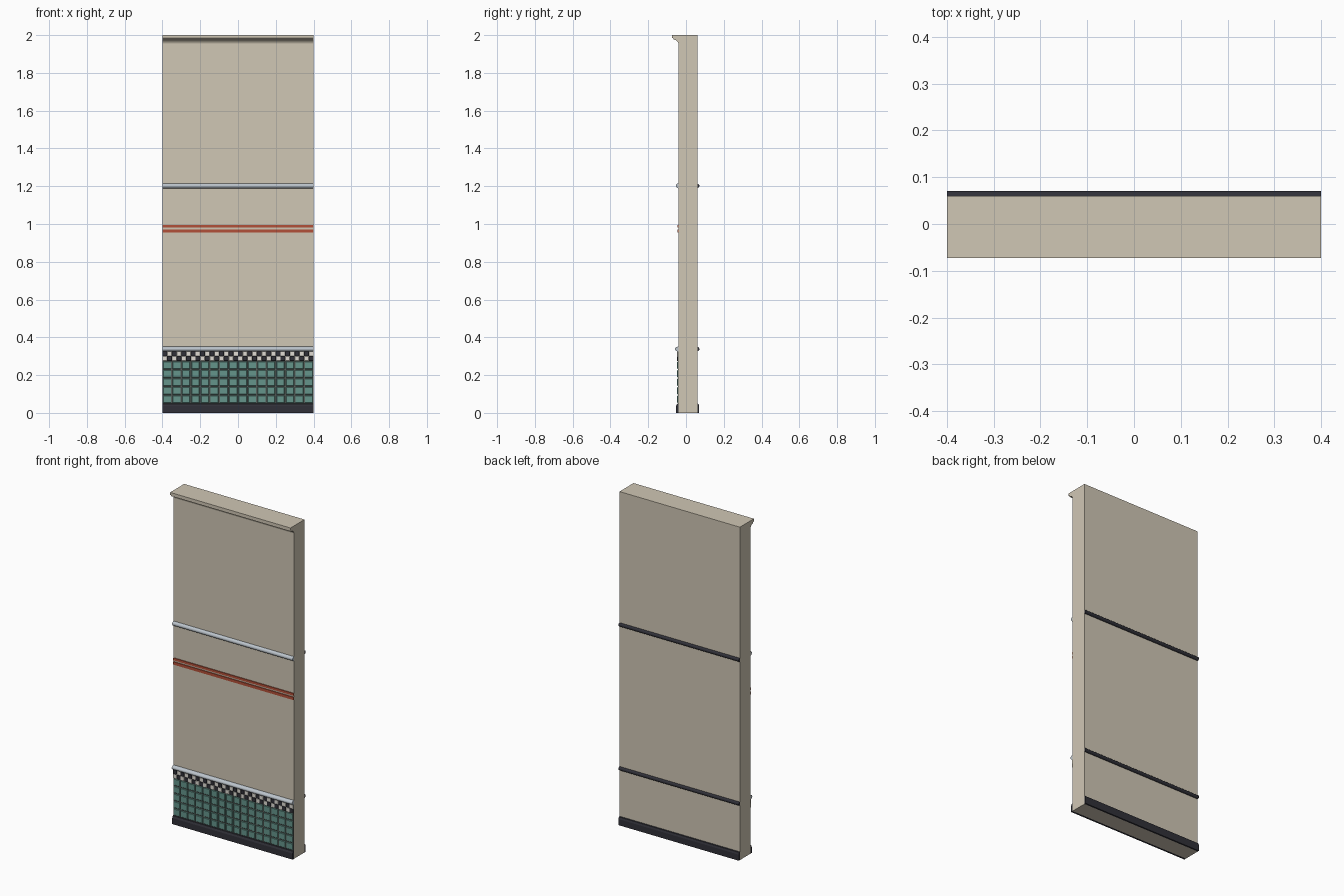
import bpy, bmesh, math

if "Cube" in bpy.data.objects:
    bpy.data.objects.remove(bpy.data.objects["Cube"])

L = 0.4        # half length of the wall
FRONT, BACK = -0.04, 0.06


def mat(name, rgb):
    m = bpy.data.materials.new(name)
    m.diffuse_color = (*rgb, 1)
    m.use_nodes = True
    m.node_tree.nodes["Principled BSDF"].inputs["Base Color"].default_value = m.diffuse_color
    return m


CREAM = mat("cream", (0.63, 0.57, 0.46))
DARK = mat("dark", (0.03, 0.03, 0.04))
STEEL = mat("steel", (0.50, 0.55, 0.60))
RED = mat("red", (0.45, 0.08, 0.04))
TEAL = mat("teal", (0.13, 0.30, 0.26))
GROUT = mat("grout", (0.10, 0.12, 0.11))
WHITE = mat("white", (0.75, 0.72, 0.66))


def finish(name, bm, mats, smooth=False):
    bmesh.ops.recalc_face_normals(bm, faces=bm.faces)
    me = bpy.data.meshes.new(name)
    bm.to_mesh(me)
    bm.free()
    for m in mats:
        me.materials.append(m)
    ob = bpy.data.objects.new(name, me)
    bpy.context.collection.objects.link(ob)
    if smooth:
        bpy.ops.object.select_all(action='DESELECT')
        ob.select_set(True)
        bpy.context.view_layer.objects.active = ob
        bpy.ops.object.shade_smooth_by_angle(angle=math.radians(35))
    return ob


def strip(name, profile, material, smooth=False):
    """Run a (y, z) profile along the whole wall."""
    bm = bmesh.new()
    face = bm.faces.new([bm.verts.new((-L, y, z)) for y, z in profile])
    ext = bmesh.ops.extrude_face_region(bm, geom=[face])["geom"]
    bmesh.ops.translate(bm, vec=(2 * L, 0, 0),
                        verts=[v for v in ext if isinstance(v, bmesh.types.BMVert)])
    return finish(name, bm, [material], smooth)


def rect(y0, y1, z0, z1):
    return [(y0, z0), (y1, z0), (y1, z1), (y0, z1)]


def half_round(y, depth, z, r, n=10):
    return [(y + depth * math.sin(math.pi * i / n), z - r * math.cos(math.pi * i / n))
            for i in range(n + 1)]


def skirting(y, d):
    return [(y, 0), (y + d, 0), (y + d, 0.036), (y + 0.6 * d, 0.048), (y, 0.05)]


def add_tile(bm, x, z, w, h, y, depth, bevel, index):
    """Raised tile with a sloped rim, open at the back."""
    def ring(inset, yy):
        a, b = w / 2 - inset, h / 2 - inset
        return [bm.verts.new((x + sx * a, yy, z + sz * b))
                for sx, sz in ((-1, -1), (1, -1), (1, 1), (-1, 1))]
    rings = [ring(0, y), ring(0, y - depth + bevel), ring(bevel, y - depth)]
    faces = [bm.faces.new(rings[2])]
    for r0, r1 in zip(rings, rings[1:]):
        for i in range(4):
            j = (i + 1) % 4
            faces.append(bm.faces.new((r0[i], r0[j], r1[j], r1[i])))
    for f in faces:
        f.material_index = index


# wall slab
strip("wall_panel", rect(FRONT, BACK, 0, 2), CREAM)

# crown moulding with a concave cove under a square lip
cove = [(-0.065 + 0.026 * math.sin(a), 1.947 + 0.029 * math.cos(a))
        for a in [math.pi / 2 * i / 6 for i in range(7)]]
strip("crown_moulding", [(-0.036, 2.0), (-0.073, 2.0), (-0.073, 1.985),
                         (-0.067, 1.983), (-0.067, 1.976)] + cove + [(-0.036, 1.943)],
      CREAM, True)

# rails on the front and back
strip("front_upper_rail", half_round(FRONT, -0.014, 1.202, 0.013), STEEL, True)
strip("front_lower_rail", half_round(FRONT, -0.018, 0.338, 0.013), STEEL, True)
for name, z in (("back_upper_rail", 1.202), ("back_lower_rail", 0.338)):
    strip(name, half_round(BACK, 0.011, z, 0.011), DARK, True)

# painted stripes
strip("lower_stripe", rect(-0.045, FRONT, 0.955, 0.972), RED)
strip("upper_stripe", rect(-0.045, FRONT, 0.981, 0.995), RED)

# skirting boards
strip("front_skirting", skirting(FRONT, -0.013), DARK)
strip("back_skirting", skirting(BACK, 0.010), DARK)

# tile bed
strip("grout_bed", rect(-0.0425, FRONT, 0.05, 0.326), GROUT)

# large wall tiles
bm = bmesh.new()
cols, rows, pz = 16, 5, 0.045
px = 2 * L / cols
for c in range(cols):
    for r in range(rows):
        add_tile(bm, -L + (c + 0.5) * px, 0.05 + (r + 0.5) * pz,
                 px - 0.007, pz - 0.007, -0.0425, 0.005, 0.002, 0)
finish("wall_tiles", bm, [TEAL])

# chequered border
bm = bmesh.new()
for c in range(32):
    for r in range(2):
        add_tile(bm, -L + (c + 0.5) * 0.025, 0.275 + (r + 0.5) * 0.025,
                 0.0248, 0.0248, -0.0425, 0.004, 0.001, (c + r) % 2)
finish("checker_border", bm, [WHITE, DARK])
